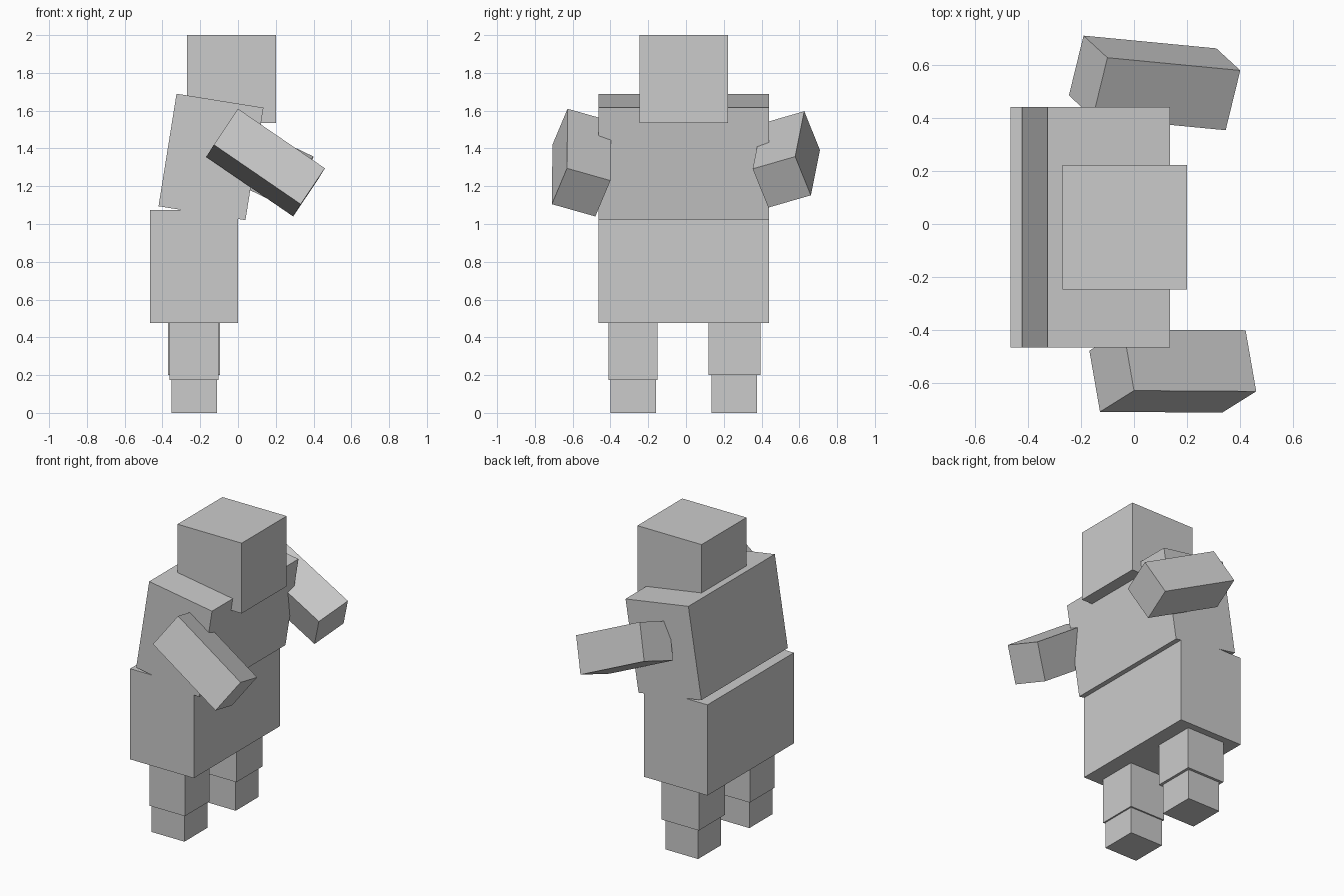
import bpy
import bmesh
from math import radians
from mathutils import Matrix, Vector

if "Cube" in bpy.data.objects:
    bpy.data.objects.remove(bpy.data.objects["Cube"], do_unlink=True)

grey = bpy.data.materials.new("plain grey")
grey.use_nodes = True
grey.diffuse_color = (0.6, 0.6, 0.6, 1)
grey.node_tree.nodes["Principled BSDF"].inputs["Base Color"].default_value = grey.diffuse_color

MID_Y = -0.012


def block(name, matrix):
    """Unit cube shaped and placed by a matrix."""
    mesh = bpy.data.meshes.new(name)
    bm = bmesh.new()
    bmesh.ops.create_cube(bm, size=1, matrix=matrix)
    bmesh.ops.recalc_face_normals(bm, faces=bm.faces)
    bm.to_mesh(mesh)
    bm.free()
    mesh.materials.append(grey)
    obj = bpy.data.objects.new(name, mesh)
    bpy.context.collection.objects.link(obj)
    return obj


def box(name, centre, size, tilt=0):
    """Box with an optional lean about the y axis, in degrees."""
    turn = Matrix.Rotation(radians(tilt), 4, 'Y')
    return block(name, Matrix.Translation(centre) @ turn @ Matrix.Diagonal((*size, 1)))


def limb(name, corner, along, down, across):
    """Freely turned box given by one corner and its three edges."""
    edges = [Vector(e) for e in (along, down, across)]
    centre = Vector(corner) + sum(edges, Vector()) / 2
    matrix = Matrix(edges).transposed().to_4x4()
    return block(name, Matrix.Translation(centre) @ matrix)


# Head and body
box("head", (-0.035, MID_Y, 1.768), (0.47, 0.47, 0.465))
box("chest", (-0.143, MID_Y, 1.355), (0.466, 0.904, 0.603), 9.1)
box("pelvis", (-0.232, MID_Y, 0.775), (0.466, 0.904, 0.6))

# Arms, both reaching forward
limb("front_arm", (0, -0.627, 1.61),
     (0.46, -0.003, -0.315), (-0.128, -0.08, -0.19), (-0.04, 0.23, -0.065))
limb("back_arm", (-0.10, 0.626, 1.597),
     (0.5, -0.048, -0.24), (-0.09, 0.083, -0.205), (-0.055, -0.225, -0.065))

# Legs: a wider upper block over a slimmer foot
for side, y, width, knee in (("front", -0.28, 0.26, 0.175), ("back", 0.256, 0.275, 0.2)):
    top = 0.5
    box(side + "_leg", (-0.232, y, (knee + top) / 2), (width, width, top - knee))
    foot_top = knee + 0.02
    box(side + "_foot", (-0.232, y, foot_top / 2), (0.24, 0.24, foot_top))
